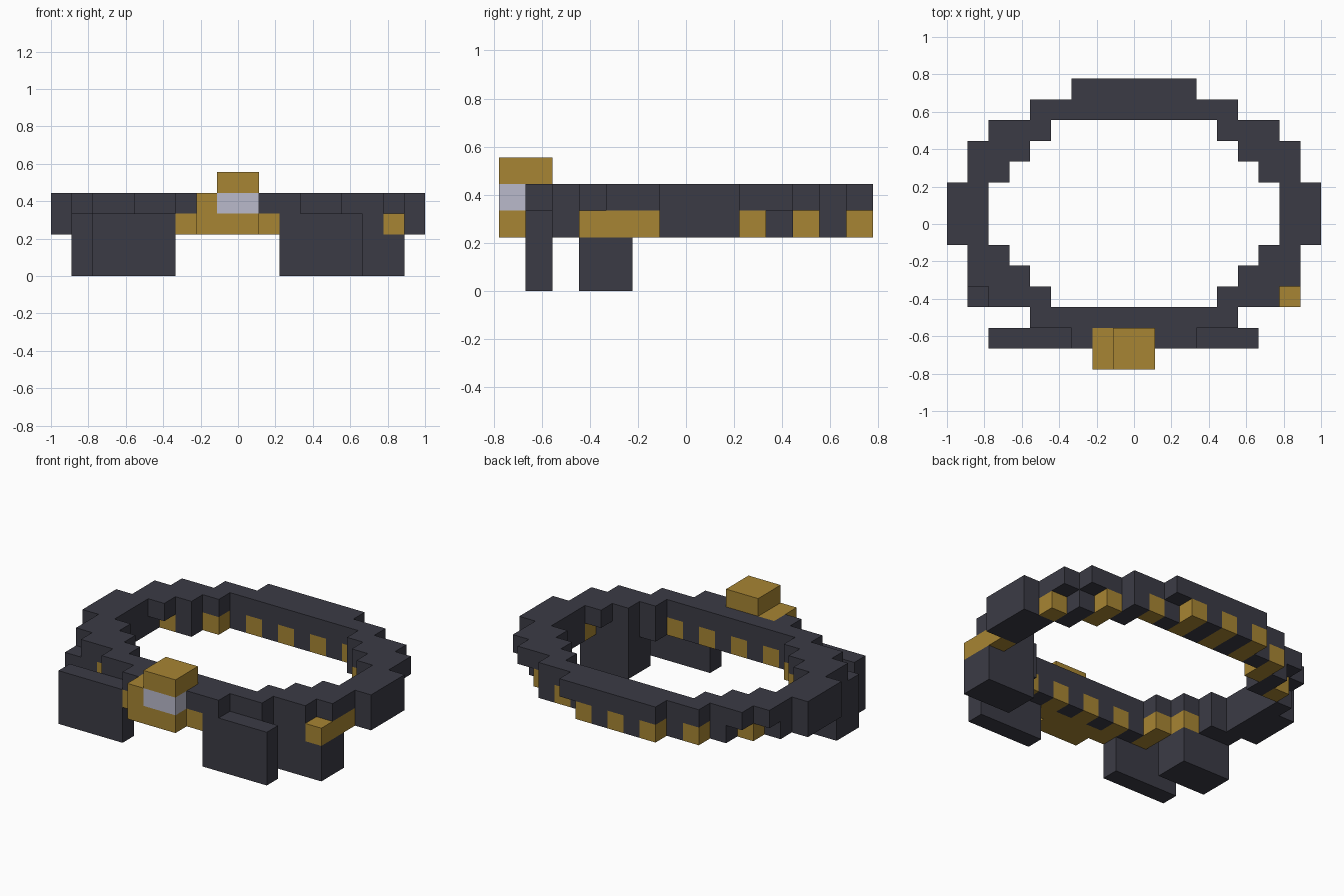
import bpy, bmesh
from mathutils import Vector

U = 1 / 9  # size of one block

old = bpy.data.objects.get("Cube")
if old:
    bpy.data.objects.remove(old, do_unlink=True)


def material(name, rgb):
    m = bpy.data.materials.new(name)
    m.use_nodes = True
    col = (*rgb, 1)
    m.diffuse_color = col
    bsdf = m.node_tree.nodes["Principled BSDF"]
    bsdf.inputs["Base Color"].default_value = col
    bsdf.inputs["Roughness"].default_value = 0.8
    return m


def box(x0, x1, y0, y1, z0, z1):
    """Set of unit blocks filling a box."""
    return {(x, y, z) for x in range(x0, x1) for y in range(y0, y1) for z in range(z0, z1)}


def mirrored(cells):
    return cells | {(-1 - x, y, z) for x, y, z in cells}


def part(name, cells, mat):
    """Mesh the outer skin of a set of blocks."""
    bm = bmesh.new()
    for c in cells:
        for axis in range(3):
            for side in (-1, 1):
                n = list(c)
                n[axis] += side
                if tuple(n) in cells:
                    continue
                normal, a, b = Vector(), Vector(), Vector()
                normal[axis] = side / 2
                a[(axis + 1) % 3] = 0.5
                b[(axis + 2) % 3] = 0.5 * side
                mid = Vector(c) + Vector((0.5, 0.5, 0.5)) + normal
                corners = (mid - a - b, mid + a - b, mid + a + b, mid - a + b)
                bm.faces.new([bm.verts.new(p * U) for p in corners])
    bmesh.ops.remove_doubles(bm, verts=bm.verts, dist=U / 100)
    bmesh.ops.dissolve_limit(bm, angle_limit=0.01, verts=bm.verts, edges=bm.edges)
    me = bpy.data.meshes.new(name)
    bm.to_mesh(me)
    bm.free()
    me.materials.append(mat)
    ob = bpy.data.objects.new(name, me)
    bpy.context.collection.objects.link(ob)
    return ob


leather = material("dark leather", (0.044, 0.044, 0.060))
gold = material("antique gold", (0.39, 0.235, 0.033))
silver = material("pale silver", (0.49, 0.49, 0.60))


def ring(z):
    """One layer of the stepped oval belt."""
    half = box(0, 3, -6, -4, z, z + 1) | box(0, 3, 5, 7, z, z + 1)
    half |= box(3, 5, -5, -4, z, z + 1) | box(3, 5, 5, 6, z, z + 1)
    half |= box(4, 5, -4, -3, z, z + 1) | box(4, 5, 4, 5, z, z + 1)
    half |= box(5, 6, -4, -2, z, z + 1) | box(5, 6, 3, 5, z, z + 1)
    half |= box(6, 7, -4, -1, z, z + 1) | box(6, 7, 2, 5, z, z + 1)
    half |= box(7, 8, -3, 4, z, z + 1) | box(8, 9, -1, 2, z, z + 1)
    return mirrored(half)


# Buckle: gold frame, silver centre
clasp = box(-2, 1, -7, -5, 2, 3) | box(-2, -1, -7, -5, 3, 4) | box(-1, 1, -7, -5, 4, 5)
plate = box(-1, 1, -7, -6, 3, 4)

# Gold studs in the lower layer, every second block
studs = box(-3, 2, -6, -5, 2, 3)
for x in (-3, -1, 1, 3):
    studs |= box(x, x + 1, -5, -4, 2, 3)
    studs |= box(x, x + 1, 5, 6 if x == 3 else 7, 2, 3)
studs |= box(-5, -4, 4, 6, 2, 3) | box(-7, -6, 3, 4, 2, 3)
studs |= box(5, 6, 3, 5, 2, 3) | box(7, 8, 2, 3, 2, 3)
studs |= box(-5, -4, -5, -3, 2, 3) | box(-6, -5, -4, -2, 2, 3)
studs |= box(7, 8, -4, -1, 2, 3)
studs -= clasp

# Gaps in the lower layer
gaps = box(2, 3, 6, 7, 2, 3) | box(6, 7, 4, 5, 2, 3) | box(7, 8, 3, 4, 2, 3)
gaps |= box(-8, -7, 3, 4, 2, 3) | box(-7, -6, 4, 5, 2, 3) | box(-7, -6, 2, 3, 2, 3)
gaps |= box(6, 7, -2, -1, 2, 3)

# Pouches
pouches = {
    "front_right_pouch": box(-7, -3, -6, -5, 0, 3),
    "front_left_pouch": box(2, 6, -6, -5, 0, 3),
    "side_right_pouch": box(-8, -5, -4, -2, 0, 3) - studs,
    "side_left_pouch": box(5, 8, -4, -2, 0, 3) - studs,
}
belt = (ring(2) - gaps) | ring(3)
for name, cells in pouches.items():
    belt -= cells
    part(name, cells, leather)

part("belt", belt - studs - clasp - plate, leather)
part("gold_studs", studs, gold)
part("buckle_frame", clasp, gold)
part("buckle_plate", plate, silver)
